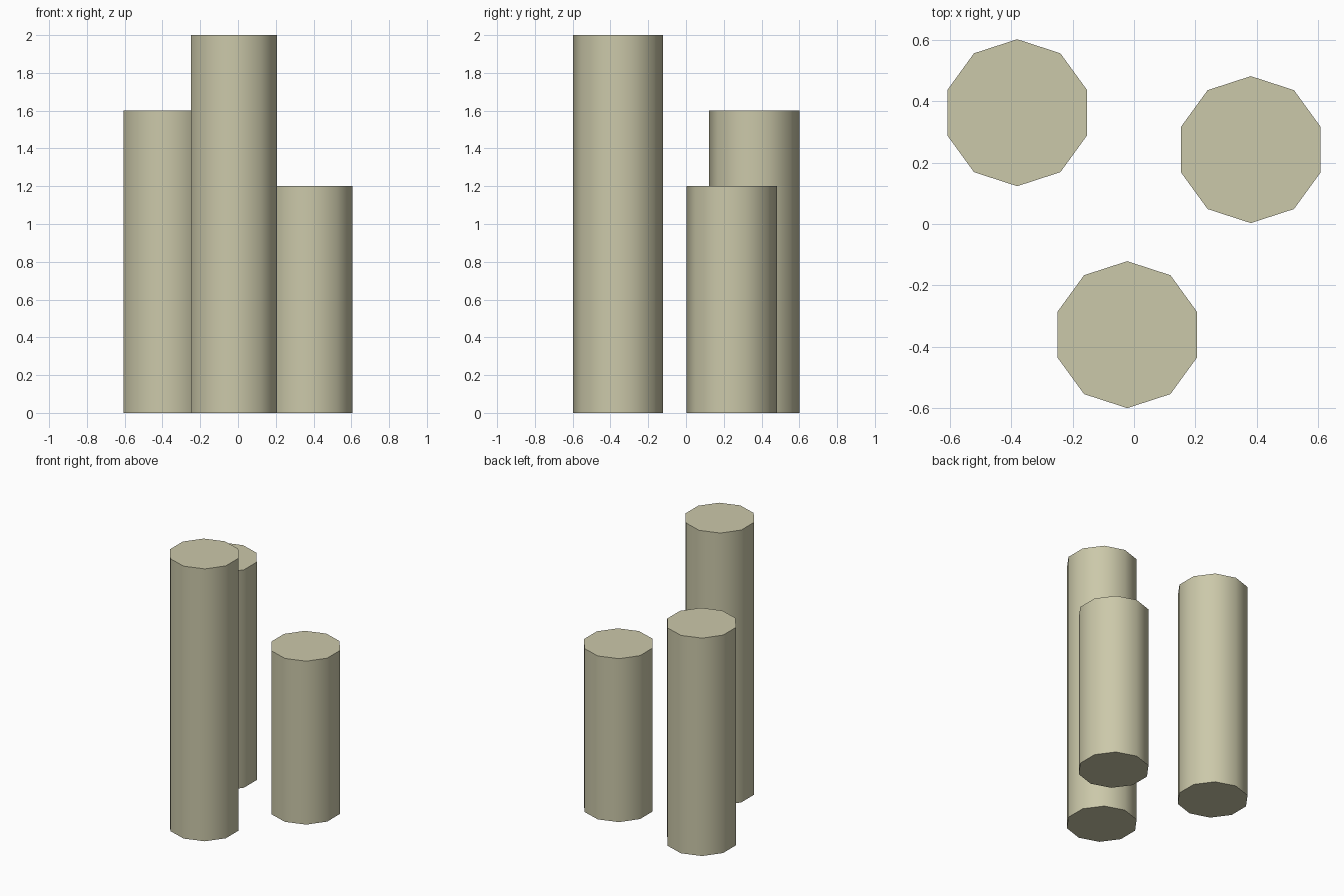
import bpy
import math

if "Cube" in bpy.data.objects:
    bpy.data.objects.remove(bpy.data.objects["Cube"])

# Single stone colour
stone = bpy.data.materials.new("pale_stone")
stone.diffuse_color = (0.60, 0.58, 0.40, 1.0)
stone.use_nodes = True
stone.node_tree.nodes["Principled BSDF"].inputs["Base Color"].default_value = stone.diffuse_color


def column(name, x, y, height):
    """Ten-sided column standing on the ground, smooth sides and sharp caps."""
    bpy.ops.mesh.primitive_cylinder_add(
        vertices=10, radius=0.239, depth=height, location=(x, y, height / 2))
    obj = bpy.context.object
    obj.name = name
    obj.data.materials.append(stone)
    bpy.ops.object.shade_smooth_by_angle(angle=math.radians(45))
    return obj


# Three columns of different heights
column("tall_column", -0.022, -0.36, 2.0)
column("middle_column", -0.38, 0.362, 1.6)
column("short_column", 0.38, 0.242, 1.2)
